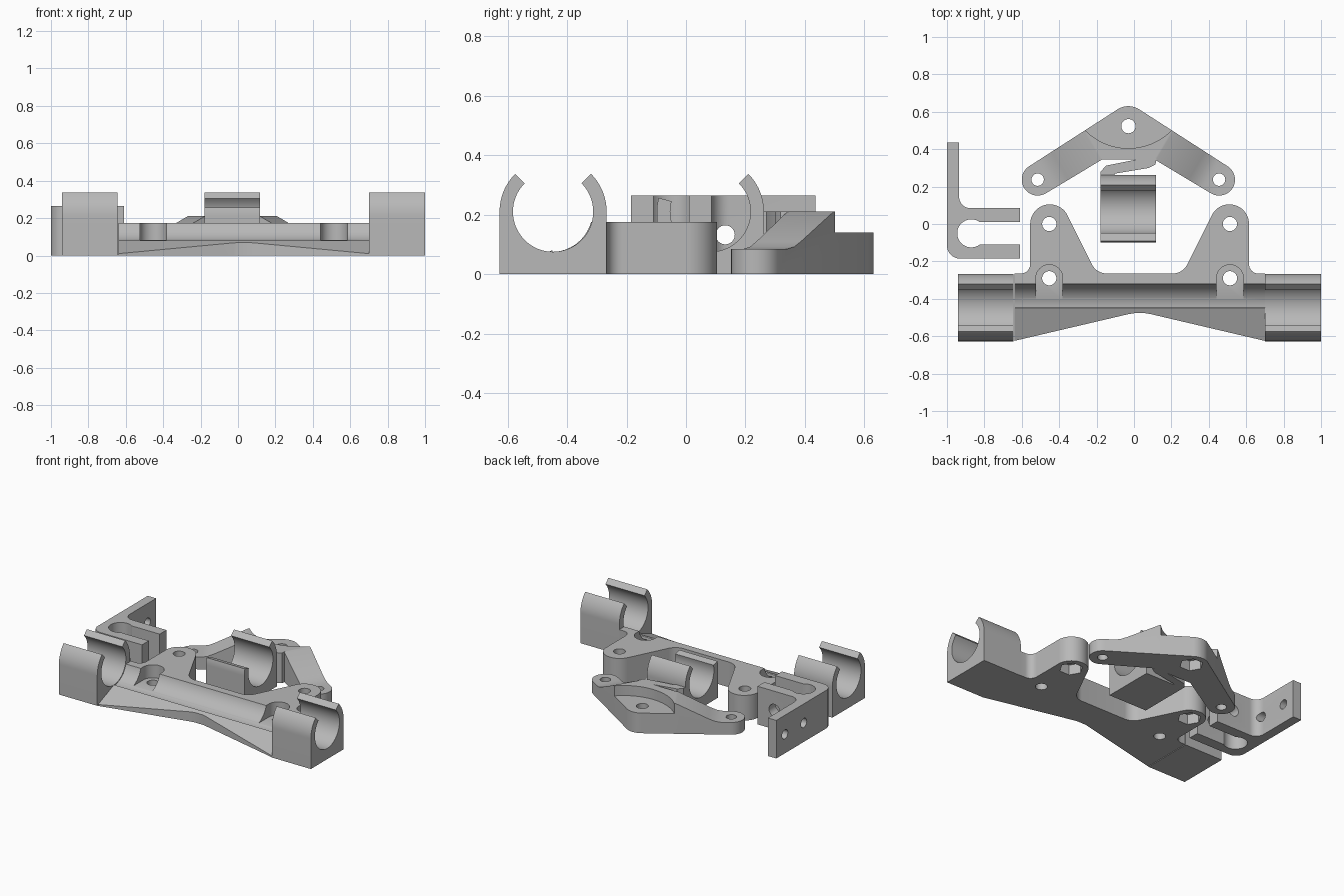
import bpy, bmesh
from math import sin, cos, radians, pi
from mathutils import Matrix, Vector

if "Cube" in bpy.data.objects:
    bpy.data.objects.remove(bpy.data.objects["Cube"])

grey = bpy.data.materials.new("plastic grey")
grey.use_nodes = True
colour = (0.48, 0.48, 0.48, 1)
grey.diffuse_color = colour
grey.node_tree.nodes["Principled BSDF"].inputs["Base Color"].default_value = colour


def arc(cx, cy, r, a0, a1, n=16):
    """Points on an arc, angles in degrees."""
    angles = [radians(a0 + (a1 - a0) * i / n) for i in range(n + 1)]
    return [(cx + r * cos(a), cy + r * sin(a)) for a in angles]


def circle(cx, cy, r, n=40, turn=0):
    return arc(cx, cy, r, turn, turn + 360, n)[:-1]


def mirrored(half, cx):
    """Close an outline by reflecting half of it about x = cx."""
    return half + [(2 * cx - x, y) for x, y in reversed(half)]


def prism(name, outline, lo, hi, axis="z"):
    """Extrude an outline: z takes (x, y), x takes (y, z), y takes (x, z)."""
    place = {"z": lambda a, b, h: (a, b, h),
             "x": lambda a, b, h: (h, a, b),
             "y": lambda a, b, h: (a, h, b)}[axis]
    bm = bmesh.new()
    face = bm.faces.new([bm.verts.new(place(a, b, lo)) for a, b in outline])
    new = bmesh.ops.extrude_face_region(bm, geom=[face])["geom"]
    shift = Vector(place(0, 0, hi - lo))
    bmesh.ops.translate(bm, vec=shift, verts=[v for v in new if isinstance(v, bmesh.types.BMVert)])
    bmesh.ops.recalc_face_normals(bm, faces=bm.faces)
    mesh = bpy.data.meshes.new(name)
    bm.to_mesh(mesh)
    bm.free()
    mesh.materials.append(grey)
    ob = bpy.data.objects.new(name, mesh)
    bpy.context.collection.objects.link(ob)
    return ob


def finish(ob, cutters=()):
    """Cut the part, drop the cutters and smooth its curved walls."""
    for cutter in cutters:
        mod = ob.modifiers.new("cut", "BOOLEAN")
        mod.operation = "DIFFERENCE"
        mod.solver = "EXACT"
        mod.object = cutter
    bpy.context.view_layer.update()
    graph = bpy.context.evaluated_depsgraph_get()
    mesh = bpy.data.meshes.new_from_object(ob.evaluated_get(graph))
    ob.modifiers.clear()
    ob.data = mesh
    for cutter in cutters:
        bpy.data.objects.remove(cutter)
    bpy.ops.object.select_all(action="DESELECT")
    ob.select_set(True)
    bpy.context.view_layer.objects.active = ob
    bpy.ops.object.shade_smooth_by_angle(angle=radians(30))


def bolt_hole(x, y, r):
    return prism("hole", circle(x, y, r), -0.1, 0.5)


def nut_trap(x, y):
    return prism("nut", circle(x, y, 0.075, 6), -0.1, 0.07)


def clip_outline(cy, front_angle):
    """Bearing clip section, open at the top, with its front lip at front_angle."""
    cz = 0.21
    return ([(cy - 0.18, 0), (cy + 0.18, 0)] + arc(cy, cz, 0.18, 0, 45)
            + arc(cy, cz, 0.135, 45, front_angle - 360, 48)
            + arc(cy, cz, 0.18, front_angle, 180, 12))


# Carriage plate with two bolt lugs
MID = 0.03
half = ([(0.06, -0.477), (0.09, -0.482), (0.70, -0.625), (0.70, -0.265)]
        + arc(0.665, -0.215, 0.05, 270, 180, 8)
        + arc(0.51, 0, 0.105, 0, 153, 24)
        + arc(0.205, -0.175, 0.09, -27, -90, 10))
plate = prism("carriage_plate", mirrored(half, MID), 0, 0.175)

# Rod channel and sloping front apron, then slots, bolt holes and nut traps
channel = ([(-0.70, -0.02), (-0.45, 0.08)] + arc(-0.45, 0.21, 0.135, 272, 360, 24)
           + [(-0.315, 0.4), (-0.70, 0.4)])
cuts = [prism("channel", channel, -0.8, 0.9, "x")]
for x in (MID - 0.483, MID + 0.483):
    slot = arc(x, -0.29, 0.072, 0, 180, 24) + [(x - 0.072, -0.41), (x + 0.072, -0.41)]
    cuts += [prism("slot", slot, 0.084, 0.4), bolt_hole(x, -0.29, 0.038),
             bolt_hole(x, 0, 0.038), nut_trap(x, 0)]
finish(plate, cuts)

# Bearing clips at both ends and the middle one with a low front lip
for name, lo, hi in (("right_bearing_clip", -0.94, -0.645), ("left_bearing_clip", 0.70, 1.0)):
    finish(prism(name, clip_outline(-0.447, 135), lo, hi, "x"))
finish(prism("middle_bearing_clip", clip_outline(0.082, 165), -0.178, 0.117, "x"))

# Spring strip joining the middle clip to the lever
strip = [(0.12, 0.35), (0.115, 0.318), (0.08, 0.30), (-0.10, 0.27), (-0.11, 0.25),
         (-0.178, 0.25), (-0.178, 0.28), (-0.15, 0.312), (0.04, 0.35)]
finish(prism("spring_strip", strip, 0, 0.21))

# Lever with two ramped arms
AXIS = -0.03
END_X, END_Y = 0.485, 0.237
half = (arc(AXIS, 0.523, 0.107, 90, 57, 8)[1:]
        + arc(AXIS + END_X, END_Y, 0.085, 57, -121, 24) + [(AXIS + 0.14, 0.345)])
lever = prism("lever", mirrored(half, AXIS), 0, 0.21)
cuts = [prism("pocket", circle(AXIS, 0.73, 0.325, 96), 0.14, 0.4),
        bolt_hole(AXIS, 0.523, 0.038), nut_trap(AXIS, 0.523)]
ramp = [(-0.2, 0.085), (0.06, 0.085), (0.10, 0.092), (0.14, 0.109),
        (0.344, 0.21), (0.344, 0.3), (-0.2, 0.3)]
for side, angle in ((1, 149.1), (-1, 30.9)):
    x = AXIS + side * END_X
    cutter = prism("ramp", ramp, -0.15, 0.15, "y")
    cutter.matrix_world = Matrix.Translation((x, END_Y, 0)) @ Matrix.Rotation(radians(angle), 4, "Z")
    cuts += [cutter, bolt_hole(x, END_Y, 0.033)]
finish(lever, cuts)

# Slotted bracket with an upright mounting plate
bracket = ([(-1, 0.435)] + arc(-0.93, -0.115, 0.07, 180, 270, 10)
           + [(-0.61, -0.185), (-0.61, -0.11), (-0.82, -0.11)]
           + arc(-0.87, -0.05, 0.075, -53, -307, 32)
           + [(-0.82, 0.01), (-0.61, 0.01), (-0.61, 0.085)]
           + arc(-0.875, 0.145, 0.06, 270, 180, 10) + [(-0.935, 0.435)])
holes = [prism("mount_hole", circle(y, 0.132, 0.032), -1.1, -0.9, "x") for y in (0.132, 0.34)]
holes.append(prism("clamp_hole", circle(-0.74, 0.132, 0.042), -0.3, 0.2, "y"))
finish(prism("slotted_bracket", bracket, 0, 0.265), holes)
